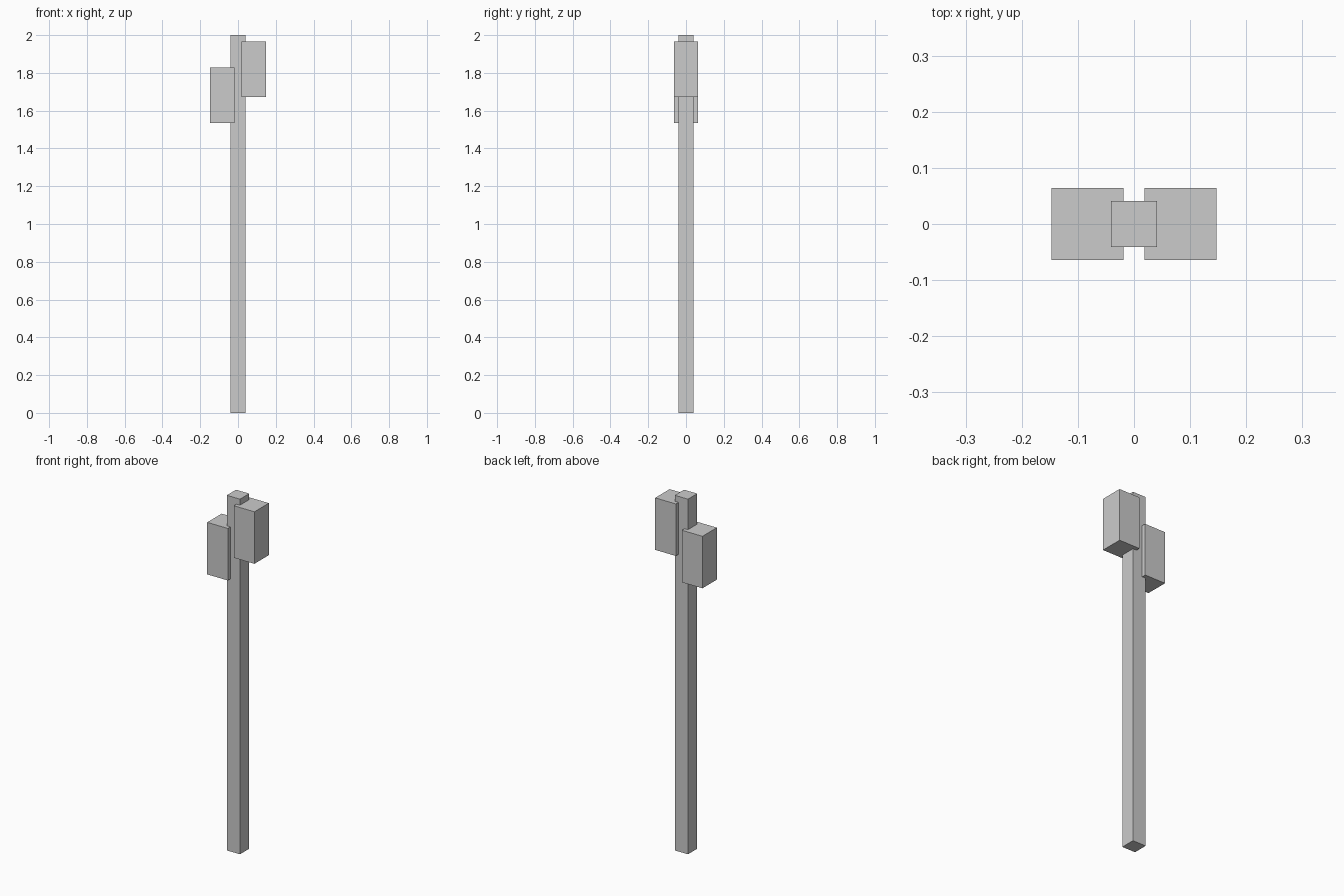
import bpy

if "Cube" in bpy.data.objects:
    bpy.data.objects.remove(bpy.data.objects["Cube"])


def box(name, x, y, z):
    """Axis-aligned box from (min, max) ranges."""
    ranges = (x, y, z)
    bpy.ops.mesh.primitive_cube_add(size=1, location=[(a + b) / 2 for a, b in ranges])
    obj = bpy.context.object
    obj.name = name
    obj.scale = [b - a for a, b in ranges]
    bpy.ops.object.transform_apply(location=False, rotation=False, scale=True)
    return obj


# Tall square post
box("post", (-0.041, 0.041), (-0.041, 0.041), (0, 2))

# Two staggered blocks let into the sides of the post
for name, side, bottom in (("right_block", 1, 1.673), ("left_block", -1, 1.535)):
    x = sorted((side * 0.0185, side * 0.147))
    box(name, x, (-0.064, 0.064), (bottom, bottom + 0.293))
